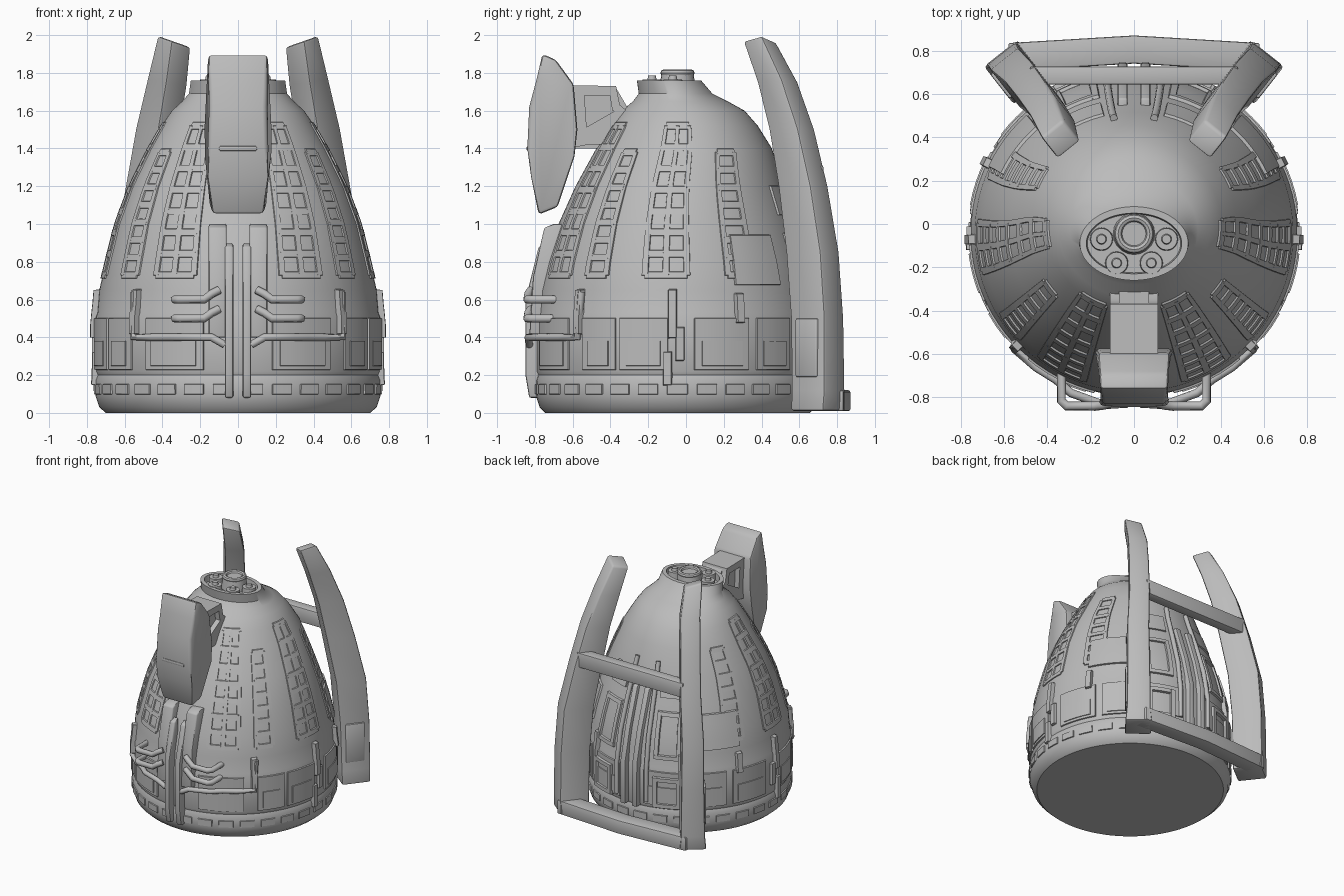
import bpy, bmesh
from math import sin, cos, radians
from mathutils import Vector, Matrix

cube = bpy.data.objects.get("Cube")
if cube:
    bpy.data.objects.remove(cube, do_unlink=True)

grey = bpy.data.materials.new("primer_grey")
grey.use_nodes = True
grey.diffuse_color = (0.5, 0.5, 0.5, 1)
grey.node_tree.nodes["Principled BSDF"].inputs["Base Color"].default_value = (0.5, 0.5, 0.5, 1)

# Dome rings: height, x radius, y radius, y centre
RINGS = [(0, .70, .70, -.045), (.03, .735, .73, -.045), (.09, .755, .75, -.045),
         (.17, .757, .75, -.045), (.2, .745, .74, -.045), (.22, .753, .747, -.045),
         (.51, .753, .747, -.045), (.53, .745, .74, -.045), (.65, .735, .73, -.045),
         (.8, .70, .695, -.045), (1, .65, .63, -.045), (1.2, .575, .55, -.035),
         (1.4, .475, .465, -.01), (1.52, .405, .39, -.01), (1.6, .35, .325, -.015),
         (1.65, .295, .25, -.03), (1.69, .26, .195, -.055), (1.76, .25, .17, -.09)]


def surf(angle, z, h=0):
    """Point on the dome; angle is measured from the front towards +x."""
    for lo, hi in zip(RINGS, RINGS[1:]):
        if z <= hi[0]:
            break
    t = (z - lo[0]) / (hi[0] - lo[0])
    rx, ry, cy = (lo[i] + (hi[i] - lo[i]) * t for i in (1, 2, 3))
    a = radians(angle)
    return Vector(((rx + h) * sin(a), cy - (ry + h) * cos(a), z))


def setup(ob, name, bevel=0, segments=2, smooth=40):
    ob.name = name
    ob.data.materials.clear()
    ob.data.materials.append(grey)
    bpy.ops.object.select_all(action='DESELECT')
    ob.select_set(True)
    bpy.context.view_layer.objects.active = ob
    if bevel:
        mod = ob.modifiers.new("soft_edges", 'BEVEL')
        mod.width, mod.segments = bevel, segments
        bpy.ops.object.modifier_apply(modifier=mod.name)
    bpy.ops.object.shade_smooth_by_angle(angle=radians(smooth))


def finish(name, bm, **kw):
    bmesh.ops.recalc_face_normals(bm, faces=bm.faces)
    me = bpy.data.meshes.new(name)
    bm.to_mesh(me)
    bm.free()
    ob = bpy.data.objects.new(name, me)
    bpy.context.collection.objects.link(ob)
    setup(ob, name, **kw)


def loft(bm, loops):
    rows = [[bm.verts.new(p) for p in loop] for loop in loops]
    n = len(rows[0])
    for a, b in zip(rows, rows[1:]):
        for i in range(n):
            bm.faces.new((a[i], a[(i + 1) % n], b[(i + 1) % n], b[i]))
    bm.faces.new(rows[0][::-1])
    bm.faces.new(rows[-1])


def patch(bm, a0, a1, z0, z1, h):
    """Raised plate that follows the dome, with slanted edges."""
    n, m = max(1, round((a1 - a0) / 4)), max(1, round((z1 - z0) / .07))
    cols = [(a0 - .6, -.02)] + [(a0 + (a1 - a0) * i / n, h) for i in range(n + 1)] + [(a1 + .6, -.02)]
    rows = [(z0 - .008, -.02)] + [(z0 + (z1 - z0) * j / m, h) for j in range(m + 1)] + [(z1 + .008, -.02)]
    grid = [[bm.verts.new(surf(a, z, min(ha, hz))) for a, ha in cols] for z, hz in rows]
    for r, s in zip(grid, grid[1:]):
        for i in range(len(r) - 1):
            bm.faces.new((r[i], r[i + 1], s[i + 1], s[i]))


def frame(bm, a0, a1, z0, z1, h, wa=2.5, wz=.03):
    for a, b, c, d in ((a0, a0 + wa, z0, z1), (a1 - wa, a1, z0, z1),
                       (a0, a1, z0, z0 + wz), (a0, a1, z1 - wz, z1)):
        patch(bm, a, b, c, d, h)


def box(bm, c, size):
    mat = Matrix.Translation(c) @ Matrix.Diagonal((*size, 1))
    bmesh.ops.create_cube(bm, size=1, matrix=mat)


def cyl(bm, x, y, z0, z1, r0, r1):
    bmesh.ops.create_cone(bm, cap_ends=True, segments=20, radius1=r0, radius2=r1, depth=z1 - z0,
                          matrix=Matrix.Translation((x, y, (z0 + z1) / 2)))


def pipes(name, paths, r):
    cu = bpy.data.curves.new(name, 'CURVE')
    cu.dimensions, cu.bevel_depth, cu.bevel_resolution, cu.use_fill_caps = '3D', r, 2, True
    for pts in paths:
        sp = cu.splines.new('POLY')
        sp.points.add(len(pts) - 1)
        for p, co in zip(sp.points, pts):
            p.co = (*co, 1)
    ob = bpy.data.objects.new(name, cu)
    bpy.context.collection.objects.link(ob)
    bpy.ops.object.select_all(action='DESELECT')
    ob.select_set(True)
    bpy.context.view_layer.objects.active = ob
    bpy.ops.object.convert(target='MESH')
    setup(bpy.context.object, name, smooth=50)


# Dome shell with a sunken top
bm = bmesh.new()
loops = [[surf(a, z) for a in range(0, 360, 4)] for z, *_ in RINGS]
loops += [[surf(a, 1.76, -.03) for a in range(0, 360, 4)],
          [surf(a, 1.76, -.035) - Vector((0, 0, .05)) for a in range(0, 360, 4)]]
loft(bm, loops)
finish("dome_body", bm, smooth=35)

# Lattice columns, panels and armour plates that hug the dome
lattice, plates, trim = bmesh.new(), bmesh.new(), bmesh.new()
for s in (-1, 1):
    for mid, half, cells in ((28, 9, 2), (53, 5, 1), (85, 9, 2), (118, 6, 1)):
        c, top = s * mid, 1.52 if cells == 2 else 1.38
        for i in range(cells + 1):
            a = c - half + 2 * half * i / cells
            patch(lattice, a - 1.3, a + 1.3, .73, top, .008)
        for j in range(8):
            z = .73 + (top - .73) * j / 7
            patch(lattice, c - half, c + half, z - .017, z + .017, .008)
    for a0, a1 in ((14, 40), (48, 64), (66, 86), (97, 120), (124, 142), (148, 172)):
        lo, hi = sorted((s * a0, s * a1))
        patch(plates, lo, hi, .23, .5, .01)
        patch(plates, lo + 3, hi - 3, .25, .38, .016)
    lo, hi = sorted((s * 115, s * 138))
    patch(plates, lo, hi, .68, .94, .014)
    for a, z0, z1 in ((46, .42, .65), (116, .48, .63), (150, .3, .65)):
        patch(trim, s * a - 1.5, s * a + 1.5, z0, z1, .03)
    # side clamps
    for a, z0, z1, h in ((86, .15, .32, .022), (91, .28, .45, .02), (88, .4, .65, .03)):
        patch(trim, s * a - 1.5, s * a + 1.5, z0, z1, h)
    # rear panels
    lo, hi = sorted((s * 150, s * 166))
    frame(trim, lo, hi, .6, .95, .015)
    frame(trim, lo, hi, .22, .46, .03)
    patch(plates, lo, hi, 1.05, 1.2, .012)
for i in range(30):
    patch(plates, i * 12 + 2, i * 12 + 10, .1, .15, .008)
finish("dome_lattice", lattice)
finish("armour_plates", plates)
finish("trim_ribs", trim)

# Nozzle cluster on the crown
bm = bmesh.new()
cyl(bm, 0, -.045, 1.68, 1.8, .1, .085)
for x, y in ((-.15, -.07), (.15, -.07), (-.08, -.18), (.08, -.18)):
    cyl(bm, x, y, 1.68, 1.765, .055, .05)
    cyl(bm, x, y, 1.76, 1.785, .025, .02)
finish("crown_nozzles", bm)
bpy.ops.mesh.primitive_torus_add(location=(0, -.045, 1.8), major_radius=.073, minor_radius=.018,
                                 major_segments=24, minor_segments=8)
setup(bpy.context.object, "crown_ring")

# Front pod: side outline swept across its width, tapered by height and depth
SIDE = [(-.76, 1.9), (-.69, 1.87), (-.595, 1.74), (-.575, 1.5), (-.59, 1.36), (-.68, 1.09),
        (-.78, 1.05), (-.82, 1.25), (-.84, 1.4), (-.83, 1.62), (-.79, 1.77)]


def pod_half(y, z):
    w = .14 + (z - 1.05) * .25 if z < 1.25 else .19 - (z - 1.25) * .05
    return w - max(0, -.76 - y) * .35


bm = bmesh.new()
loft(bm, [[(s * pod_half(y, z), y, z) for y, z in SIDE] for s in (-1, 1)])
finish("front_pod", bm, bevel=.018)
bm = bmesh.new()
box(bm, (0, -.836, 1.4), (.2, .016, .025))
finish("front_pod_ledge", bm, bevel=.006)

# Pod bracket: thin core inside a thicker frame
bm = bmesh.new()
core = [(-.62, 1.72), (-.37, 1.72), (-.3, 1.6), (-.42, 1.4), (-.62, 1.4)]
loft(bm, [[(x, y, z) for y, z in core] for x in (-.07, .07)])
for bar in ([(-.62, 1.735), (-.37, 1.73), (-.37, 1.68), (-.62, 1.68)],
            [(-.62, 1.72), (-.54, 1.72), (-.52, 1.42), (-.62, 1.4)],
            [(-.41, 1.72), (-.37, 1.73), (-.35, 1.63), (-.28, 1.57), (-.39, 1.6)],
            [(-.55, 1.5), (-.34, 1.62), (-.3, 1.54), (-.42, 1.42), (-.55, 1.42)]):
    loft(bm, [[(x, y, z) for y, z in bar] for x in (-.11, .11)])
finish("pod_bracket", bm)

# Paired rails at the front and back, either side of a centre slot
rails, rear = bmesh.new(), bmesh.new()
for s in (-1, 1):
    for x0, x1, outline in (
            (.06, .155, [(-.7, 1.0), (-.75, .98), (-.81, .72), (-.83, .4), (-.7, .4), (-.6, 1.0)]),
            (.025, .07, [(-.73, .9), (-.78, .88), (-.85, .6), (-.85, .2), (-.83, .08), (-.7, .08)])):
        loft(rails, [[(s * x, y, z) for y, z in outline] for x in (x0, x1)])
    low = [(.5, 1.1), (.58, 1.1), (.68, .8), (.74, .55), (.745, .2), (.6, .2)]
    loft(rear, [[(s * x, y, z) for y, z in low] for x in (.03, .075)])
finish("front_rails", rails, bevel=.01)
finish("rear_rails", rear, bevel=.008)

# Front hoop pipes and lower bracket pipe
hoops, lower = [], []
for s in (-1, 1):
    for z in (.5, .6):
        hoops.append([(s * .1, -.82, z + .05), (s * .14, -.835, z + .03), (s * .18, -.84, z),
                      (s * .31, -.84, z), (s * .335, -.815, z), (s * .335, -.65, z)])
    lower.append([(s * .07, -.83, .36), (s * .14, -.835, .4), (s * .29, -.78, .4)]
                 + [surf(s * a, .4, .015) for a in (28, 36, 46)] + [surf(s * 47, .64, .015)])
pipes("front_hoop_pipes", hoops, .022)
pipes("front_bracket_pipe", lower, .02)

# Rear vertical pipes
pipes("rear_pipes", [[surf(180 + a, z, .012) for z in (.25, .5, .75, 1, 1.2, 1.3)]
                     for a in (-10, 10)], .018)

# Rear swept struts: radial fins lofted up a curve (height, x, y, depth, width, sideways slope)
STRUT = [(0.01, .545, .70, .22, .2, 0), (.12, .545, .70, .225, .18, 0), (.5, .54, .695, .23, .17, 0),
         (.85, .525, .67, .235, .165, 0), (1.2, .47, .62, .22, .155, 0), (1.5, .425, .56, .195, .15, .05),
         (1.75, .375, .485, .165, .145, .15), (1.965, .338, .39, .125, .13, .35)]
radial, side = Vector((.62, .785, 0)), Vector((.785, -.62, 0))
for s, label in ((1, "left"), (-1, "right")):
    bm = bmesh.new()
    loops = []
    for z, x, y, d, w, slope in STRUT:
        offsets = [radial * d * u / 2 + side * w * v / 2 for u, v in ((-1, -1), (1, -1), (1, 1), (-1, 1))]
        loops.append([(s * (x + o.x), y + o.y, z + slope * o.x) for o in offsets])
    loft(bm, loops)
    finish(label + "_rear_strut", bm, bevel=.015)
    # outer cheek plate on the strut
    bm = bmesh.new()
    c = Vector((.54, .695, .34)) + side * .075
    loft(bm, [[(s * p.x, p.y, p.z) for p in
               (c + radial * u + side * v + Vector((0, 0, z)) for u, v in
                ((-.08, -.03), (.08, -.03), (.07, .025), (-.07, .025)))] for z in (-.15, .16)])
    finish(label + "_strut_cheek", bm, bevel=.008)

# Rear crossbars: straight upper bar, bowed foot bar
bm = bmesh.new()
box(bm, (0, .685, 1.25), (.96, .085, .12))
finish("upper_crossbar", bm, bevel=.01)
bm = bmesh.new()
loft(bm, [[(x, y - .13, .01), (x, y, .01), (x, y, .12), (x, y - .13, .12)]
          for x, y in ((-.58, .835), (0, .87), (.58, .835))])
finish("foot_crossbar", bm, bevel=.01)
